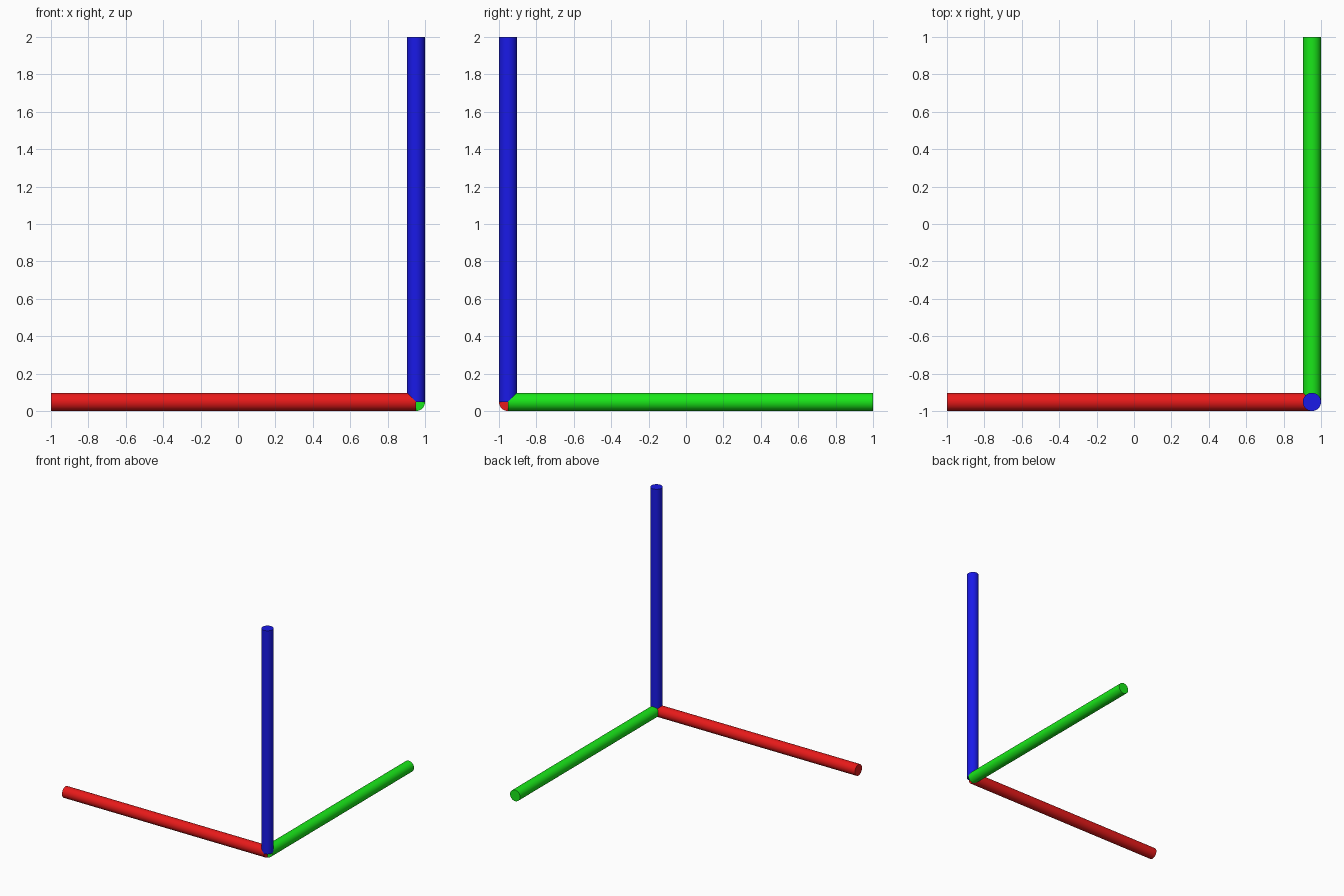
import bpy
import math
from mathutils import Vector

if "Cube" in bpy.data.objects:
    bpy.data.objects.remove(bpy.data.objects["Cube"])

R = 0.0488            # rod radius
L = 2 - R             # rod length
CORNER = Vector((1 - R, -1 + R, R))


def rod(name, direction, color):
    """Capped cylinder running from the shared corner along a direction."""
    d = Vector(direction)
    bpy.ops.mesh.primitive_cylinder_add(
        vertices=32, radius=R, depth=L, location=CORNER + d * L / 2,
        rotation=d.to_track_quat('Z', 'Y').to_euler())
    ob = bpy.context.object
    ob.name = name
    bpy.ops.object.shade_smooth_by_angle(angle=math.radians(30))
    mat = bpy.data.materials.new(name + "_color")
    mat.diffuse_color = (*color, 1)
    mat.use_nodes = True
    mat.node_tree.nodes["Principled BSDF"].inputs["Base Color"].default_value = mat.diffuse_color
    ob.data.materials.append(mat)


# Three rods meeting at one corner
rod("red_rod", (-1, 0, 0), (0.8, 0.01, 0.01))
rod("green_rod", (0, 1, 0), (0.01, 0.8, 0.01))
rod("blue_rod", (0, 0, 1), (0.01, 0.01, 0.8))
